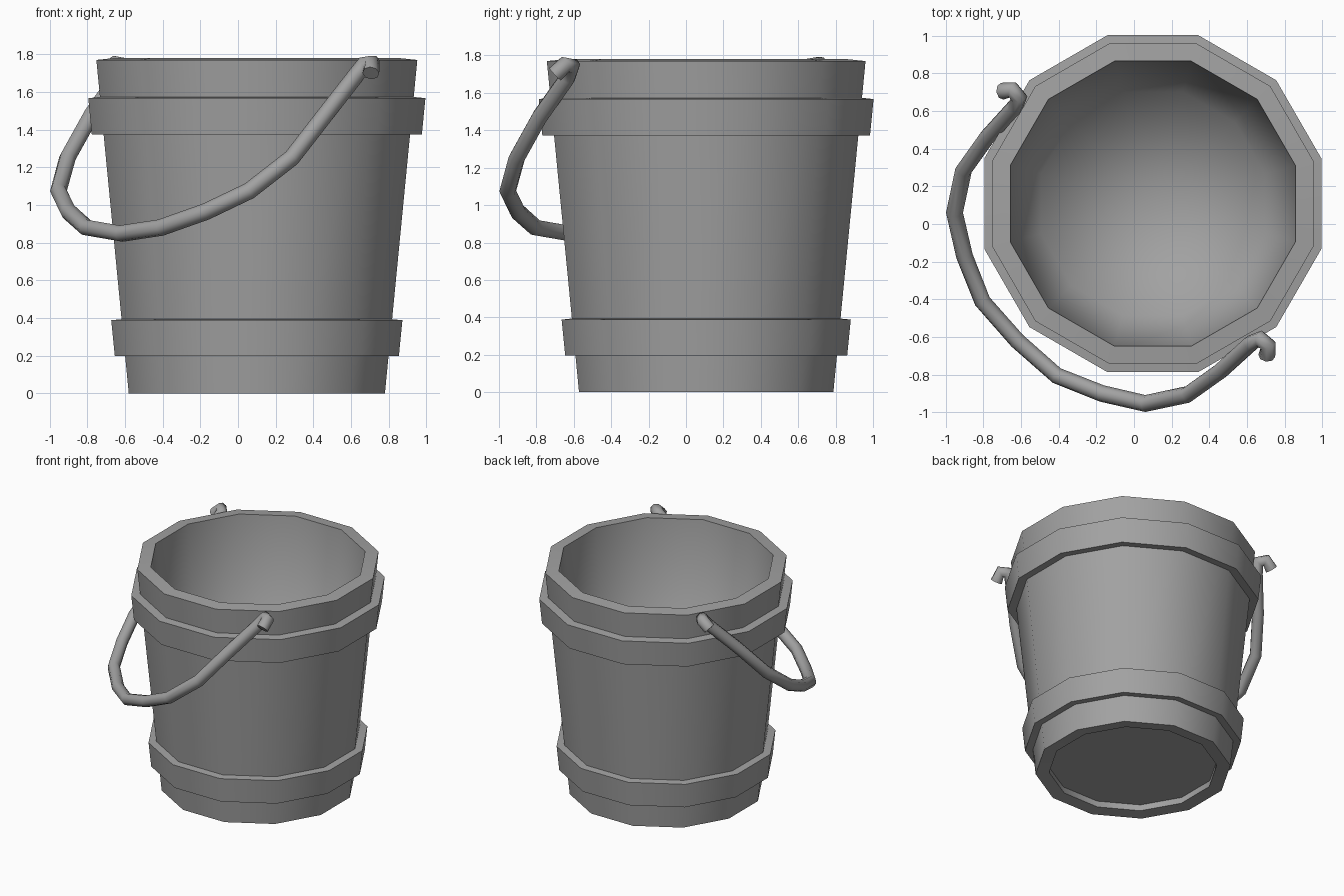
import bpy
import bmesh
from math import radians, cos, sin, pi

cube = bpy.data.objects.get("Cube")
if cube:
    bpy.data.objects.remove(cube, do_unlink=True)

SIDES = 12
CENTRE = (0.1, 0.108)

grey = bpy.data.materials.new("plain grey")
grey.use_nodes = True
colour = (0.36, 0.36, 0.36, 1)
grey.diffuse_color = colour
grey.node_tree.nodes["Principled BSDF"].inputs["Base Color"].default_value = colour


def shade(obj, angle):
    bpy.ops.object.select_all(action="DESELECT")
    obj.select_set(True)
    bpy.context.view_layer.objects.active = obj
    if angle is None:
        bpy.ops.object.shade_smooth()
    else:
        bpy.ops.object.shade_smooth_by_angle(angle=radians(angle))


def lathe(name, profile, closed=False, angle=40):
    """Sweep (half width across flats, z) points round the bucket axis."""
    bm = bmesh.new()
    rings = []
    for half_width, z in profile:
        r = half_width / cos(pi / SIDES)
        if r == 0:
            rings.append([bm.verts.new((*CENTRE, z))] * SIDES)
            continue
        turns = [(i + 0.5) * 2 * pi / SIDES for i in range(SIDES)]
        rings.append([bm.verts.new((CENTRE[0] + r * cos(a), CENTRE[1] + r * sin(a), z))
                      for a in turns])
    pairs = list(zip(rings, rings[1:]))
    if closed:
        pairs.append((rings[-1], rings[0]))
    for low, high in pairs:
        for i in range(SIDES):
            j = (i + 1) % SIDES
            corners = dict.fromkeys((low[i], low[j], high[j], high[i]))
            bm.faces.new(list(corners))
    mesh = bpy.data.meshes.new(name)
    bm.to_mesh(mesh)
    bm.free()
    obj = bpy.data.objects.new(name, mesh)
    bpy.context.collection.objects.link(obj)
    mesh.materials.append(grey)
    shade(obj, angle)
    return obj


# Outer wall with recessed underside and slightly sloped rim
lathe("bucket_shell", [(0, 0.06), (0.59, 0.06), (0.585, 0.009), (0.68, 0),
                       (0.852, 1.77), (0.757, 1.78)])

# Inside wall blending softly into the floor
lathe("bucket_inside", [(0.757, 1.78), (0.593, 0.08), (0, 0.08)], angle=None)

# Two hoops round the wall
lathe("upper_hoop", [(0.81, 1.38), (0.876, 1.373), (0.895, 1.567), (0.829, 1.574)], closed=True)
lathe("lower_hoop", [(0.695, 0.203), (0.754, 0.197), (0.773, 0.388), (0.714, 0.394)], closed=True)

# Hanging handle: one half from its lowest point to the hook, mirrored across x = y
half = [(-0.62, -0.62, 0.848), (-0.41, -0.805, 0.88), (-0.17, -0.9, 0.965),
        (0.06, -0.953, 1.075), (0.285, -0.905, 1.25), (0.46, -0.78, 1.475),
        (0.62, -0.635, 1.68), (0.67, -0.61, 1.745), (0.712, -0.645, 1.752),
        (0.705, -0.7, 1.7)]
path = [(y, x, z) for x, y, z in reversed(half[1:])] + half
curve = bpy.data.curves.new("handle", "CURVE")
curve.dimensions = "3D"
curve.bevel_depth = 0.045
curve.bevel_resolution = 2
curve.use_fill_caps = True
spline = curve.splines.new("POLY")
spline.points.add(len(path) - 1)
for point, co in zip(spline.points, path):
    point.co = (*co, 1)
curve.materials.append(grey)
handle = bpy.data.objects.new("handle", curve)
bpy.context.collection.objects.link(handle)
bpy.ops.object.select_all(action="DESELECT")
handle.select_set(True)
bpy.context.view_layer.objects.active = handle
bpy.ops.object.convert(target="MESH")
shade(bpy.context.view_layer.objects.active, 60)
